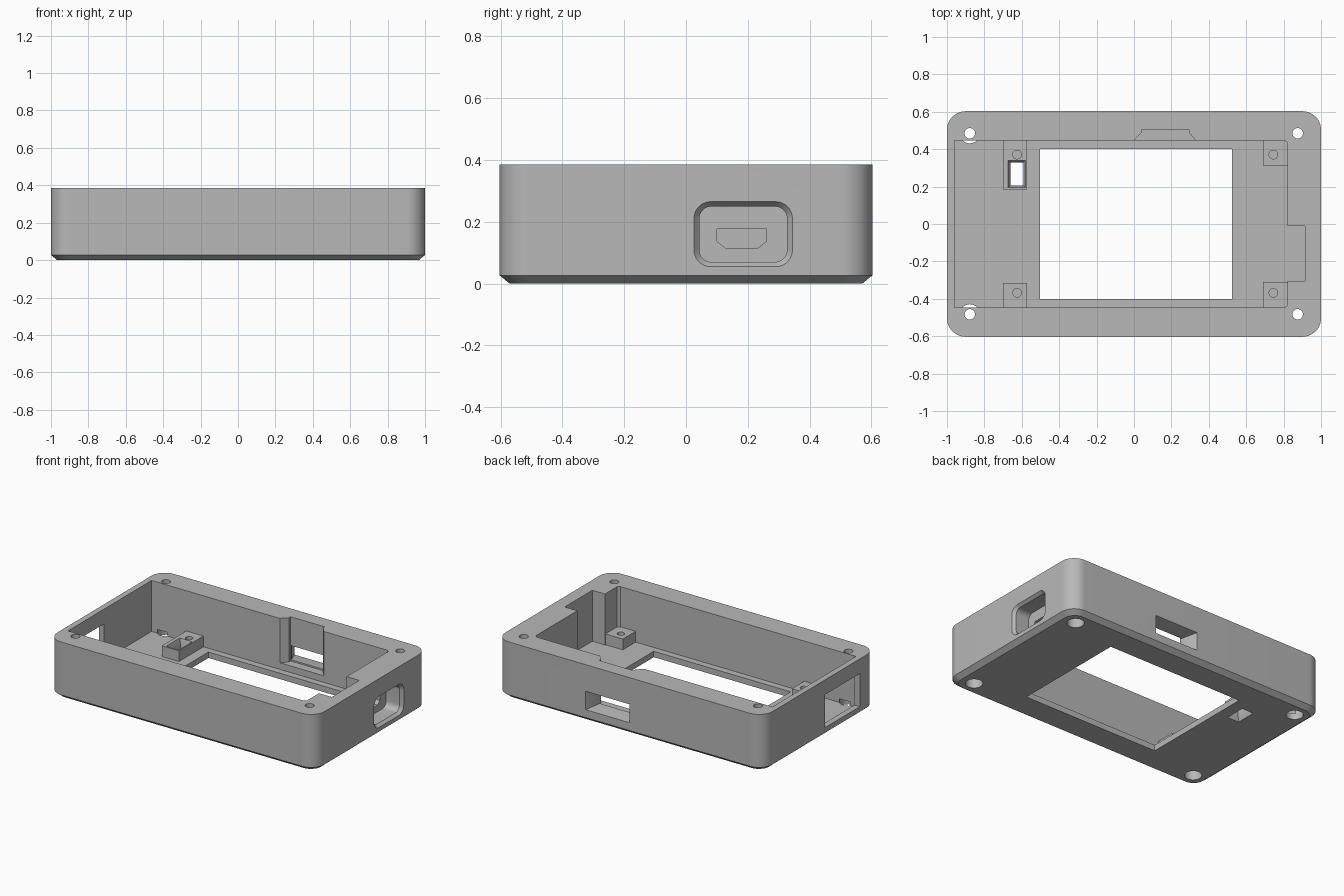
import bpy, bmesh, math
from math import radians, cos, sin

if "Cube" in bpy.data.objects:
    bpy.data.objects.remove(bpy.data.objects["Cube"])

grey = bpy.data.materials.new("plain grey")
grey.diffuse_color = (0.48, 0.48, 0.48, 1)
grey.use_nodes = True
grey.node_tree.nodes["Principled BSDF"].inputs["Base Color"].default_value = grey.diffuse_color


def rrect(u0, u1, v0, v1, r=0.0, seg=10):
    """Rectangle outline, with rounded corners if r > 0."""
    if r == 0:
        return [(u0, v0), (u1, v0), (u1, v1), (u0, v1)]
    pts = []
    for cu, cv, a in ((u1 - r, v0 + r, -90), (u1 - r, v1 - r, 0),
                      (u0 + r, v1 - r, 90), (u0 + r, v0 + r, 180)):
        for i in range(seg + 1):
            t = radians(a + 90 * i / seg)
            pts.append((cu + r * cos(t), cv + r * sin(t)))
    return pts


def circle(u, v, r, n=32):
    return [(u + r * cos(2 * math.pi * i / n), v + r * sin(2 * math.pi * i / n)) for i in range(n)]


def loft(name, axis, *rings):
    """Closed solid through (outline, level) rings along an axis."""
    place = {'x': lambda u, v, l: (l, u, v),
             'y': lambda u, v, l: (u, l, v),
             'z': lambda u, v, l: (u, v, l)}[axis]
    bm = bmesh.new()
    loops = [[bm.verts.new(place(u, v, l)) for u, v in pts] for pts, l in rings]
    bm.faces.new(loops[0])
    bm.faces.new(loops[-1])
    for a, b in zip(loops, loops[1:]):
        for i in range(len(a)):
            j = (i + 1) % len(a)
            bm.faces.new((a[i], a[j], b[j], b[i]))
    bmesh.ops.recalc_face_normals(bm, faces=bm.faces)
    me = bpy.data.meshes.new(name)
    bm.to_mesh(me)
    bm.free()
    me.materials.append(grey)
    ob = bpy.data.objects.new(name, me)
    bpy.context.collection.objects.link(ob)
    return ob


def combine(op, tool):
    tool.hide_render = True
    m = body.modifiers.new("bool", 'BOOLEAN')
    m.operation, m.solver, m.object = op, 'EXACT', tool
    bpy.context.view_layer.objects.active = body
    bpy.ops.object.modifier_apply(modifier=m.name)
    bpy.data.objects.remove(tool)


def cut(axis, *rings):
    combine('DIFFERENCE', loft("cutter", axis, *rings))


H, W, FLOOR, BOSS = 0.385, 0.603, 0.04, 0.113

# Outer shell with a chamfered bottom edge
outer = rrect(-1, 1, -W, W, 0.1, 14)
body = loft("case_body", 'z', (rrect(-0.967, 0.967, -W + 0.033, W - 0.033, 0.075, 14), 0),
            (outer, 0.027), (outer, H))

# Main cavity with the side notch in the right wall
cavity = [(-0.96, -0.447), (0.805, -0.447), (0.82, -0.435), (0.82, -0.305), (0.915, -0.305),
          (0.915, -0.01), (0.82, -0.01), (0.82, 0.435), (0.805, 0.447), (-0.96, 0.447)]
cut('z', (cavity, FLOOR), (cavity, 0.6))

# Flared notch in the back wall, open at the top
notch = [(0.0, 0.43), (0.0, 0.447), (0.04, 0.487), (0.04, 0.505),
         (0.295, 0.505), (0.295, 0.487), (0.33, 0.447), (0.33, 0.43)]
cut('z', (notch, 0.085), (notch, 0.6))

# Mounting bosses
for x0, x1, y0, y1 in ((-0.7, -0.572, 0.185, 0.455), (-0.7, -0.572, -0.455, -0.315),
                       (0.69, 0.83, 0.312, 0.455), (0.69, 0.83, -0.455, -0.31)):
    b = rrect(x0, x1, y0, y1)
    combine('UNION', loft("boss", 'z', (b, 0.02), (b, BOSS)))

# Blind pilot holes in the bosses
for x in (-0.625, 0.745):
    for y in (-0.368, 0.371):
        c = circle(x, y, 0.023)
        cut('z', (c, 0.05), (c, 0.2))

# Display window
w = rrect(-0.503, 0.523, -0.402, 0.402)
cut('z', (w, -0.1), (w, 0.1))

# Button opening, tapered from both sides
wide, slim = rrect(-0.675, -0.58, 0.195, 0.34), rrect(-0.66, -0.592, 0.207, 0.328)
cut('z', (wide, -0.01), (slim, 0.03), (slim, 0.075), (wide, BOSS + 0.002))

# Corner screw holes with counterbores from below
for x in (-0.878, 0.875):
    for y in (-0.483, 0.485):
        big, small = circle(x, y, 0.054), circle(x, y, 0.028)
        cut('z', (big, -0.1), (big, 0.065), (small, 0.0651), (small, 0.6))

# Card slot through the back wall, flared outwards
inner = rrect(0.042, 0.293, 0.095, 0.19)
cut('y', (inner, 0.47), (inner, 0.515), (rrect(0.0, 0.33, 0.08, 0.205), W + 0.002))

# Cable opening in the left wall
c = rrect(-0.43, -0.06, 0.062, 0.285)
cut('x', (c, -1.1), (c, -0.93))

# Plug recess in the right wall with a chamfered rim
rec = rrect(0.043, 0.327, 0.07, 0.25, 0.04)
cut('x', (rec, 0.88), (rec, 0.98), (rrect(0.025, 0.345, 0.054, 0.266, 0.055), 1.001))

# Connector hole behind the recess
port = [(0.1, 0.177), (0.1, 0.137), (0.127, 0.116), (0.233, 0.116), (0.26, 0.137), (0.26, 0.177)]
cut('x', (port, 0.8), (port, 0.9))

# Smooth corners, sharp edges
bpy.ops.object.select_all(action='DESELECT')
body.select_set(True)
bpy.context.view_layer.objects.active = body
bpy.ops.object.shade_smooth_by_angle(angle=radians(30))
